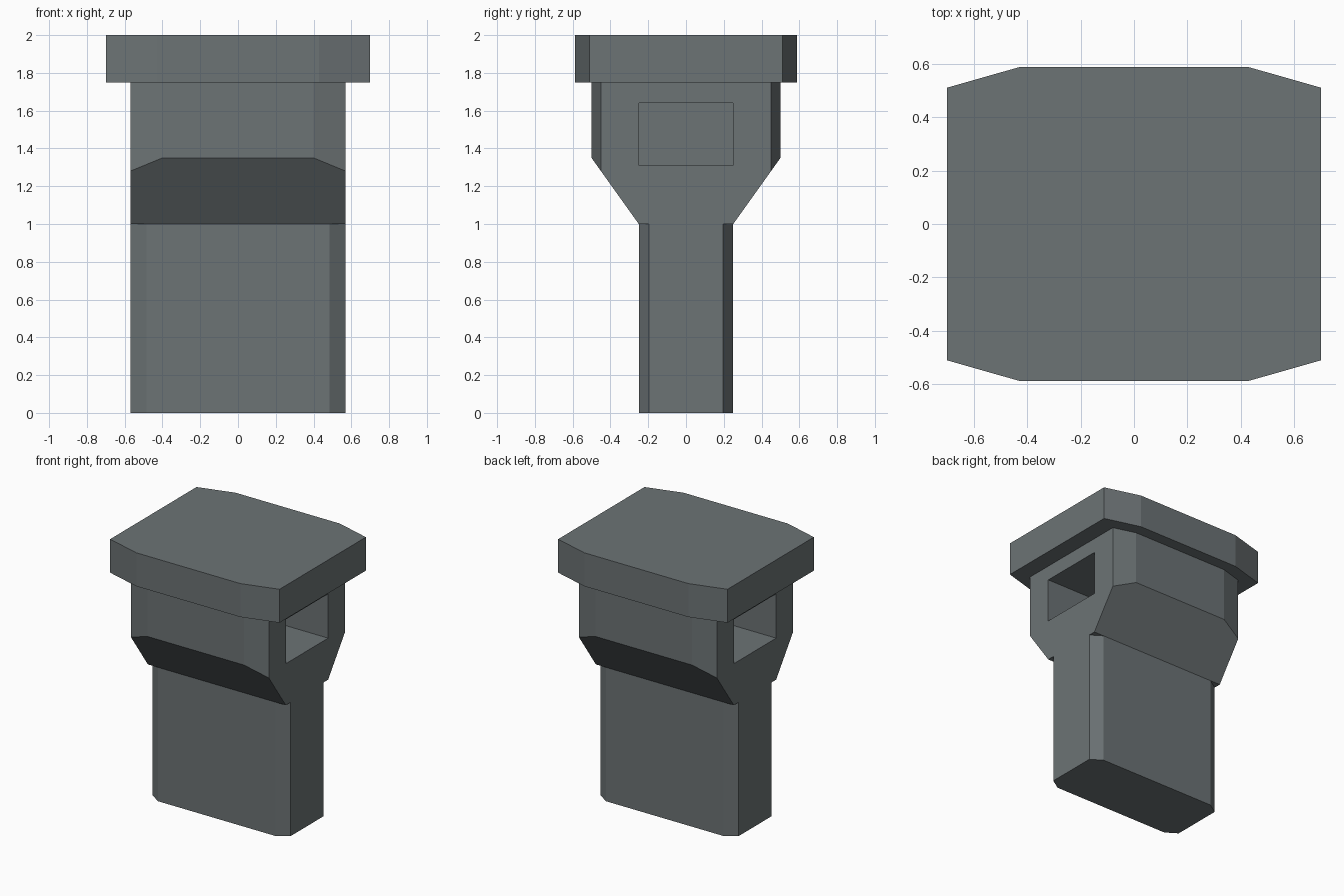
import bpy, bmesh
from mathutils import Vector

if "Cube" in bpy.data.objects:
    bpy.data.objects.remove(bpy.data.objects["Cube"])

grey = bpy.data.materials.new("slate_grey")
grey.diffuse_color = (0.150, 0.172, 0.178, 1)
grey.use_nodes = True
grey.node_tree.nodes["Principled BSDF"].inputs["Base Color"].default_value = grey.diffuse_color


def outline(x, y, cx, cy):
    """Rectangle x by y (half sizes) with corners cut to cx on x and cy on y."""
    return [(cx, -y), (x, -cy), (x, cy), (cx, y),
            (-cx, y), (-x, cy), (-x, -cy), (-cx, -y)]


def prism(name, points, z0, z1, planes=()):
    """Extrude an outline from z0 to z1, then trim it by (point, normal) planes."""
    bm = bmesh.new()
    base = bm.faces.new([bm.verts.new((x, y, z0)) for x, y in points])
    ext = bmesh.ops.extrude_face_region(bm, geom=[base])
    verts = [v for v in ext["geom"] if isinstance(v, bmesh.types.BMVert)]
    bmesh.ops.translate(bm, verts=verts, vec=(0, 0, z1 - z0))
    for co, no in planes:
        cut = bmesh.ops.bisect_plane(
            bm, geom=bm.verts[:] + bm.edges[:] + bm.faces[:], dist=1e-5,
            plane_co=co, plane_no=no, clear_outer=True)
        edges = [e for e in cut["geom_cut"] if isinstance(e, bmesh.types.BMEdge)]
        bmesh.ops.holes_fill(bm, edges=edges, sides=0)
    bmesh.ops.recalc_face_normals(bm, faces=bm.faces[:])
    mesh = bpy.data.meshes.new(name)
    bm.to_mesh(mesh)
    bm.free()
    mesh.materials.append(grey)
    ob = bpy.data.objects.new(name, mesh)
    bpy.context.collection.objects.link(ob)
    return ob


# Narrow stem and wide flat cap
prism("stem", outline(0.57, 0.25, 0.485, 0.195), 0, 1)
prism("cap", outline(0.70, 0.587, 0.43, 0.51), 1.75, 2)

# Body with sloping shoulders down to the stem
slopes = [(Vector((0, s * 0.5, 1.35)), Vector((0, s * 0.35, -0.25)).normalized())
          for s in (-1, 1)]
body = prism("body", outline(0.57, 0.5, 0.40, 0.45), 0.98, 1.75,
             slopes + [(Vector((0, 0, 1)), Vector((0, 0, -1)))])

# Blind rectangular pocket in each side of the body
for s in (-1, 1):
    a, b = sorted((s * 0.07, s * 0.8))
    cutter = prism("pocket_cutter", [(a, -0.25), (b, -0.25), (b, 0.25), (a, 0.25)],
                   1.31, 1.64)
    cutter.hide_render = True
    mod = body.modifiers.new("pocket", "BOOLEAN")
    mod.operation = "DIFFERENCE"
    mod.solver = "EXACT"
    mod.object = cutter
    bpy.context.view_layer.objects.active = body
    bpy.ops.object.modifier_apply(modifier=mod.name)
    bpy.data.objects.remove(cutter)
